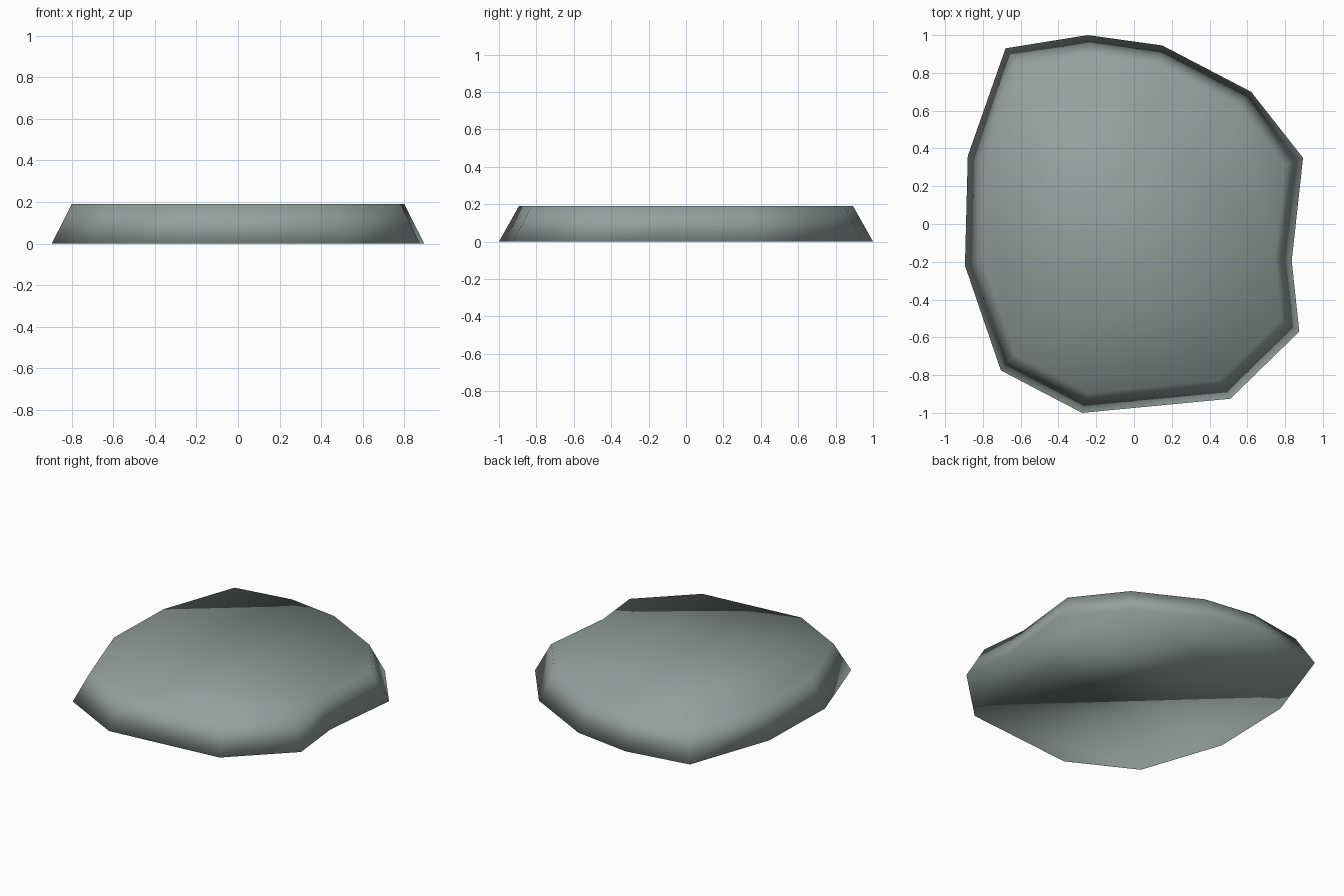
import bpy, bmesh

if "Cube" in bpy.data.objects:
    bpy.data.objects.remove(bpy.data.objects["Cube"])

HEIGHT = 0.19
TOP_SCALE = 0.893   # upper outline is a shrunken copy of the base outline

# Base outline, counter-clockwise seen from above
outline = [(-0.68, 0.93), (-0.88, 0.36), (-0.895, -0.22), (-0.705, -0.775),
           (-0.275, -1.0), (0.51, -0.925), (0.875, -0.57), (0.835, -0.195),
           (0.895, 0.35), (0.62, 0.70), (0.15, 0.945), (-0.245, 1.0)]

# Stone colour
stone = bpy.data.materials.new("grey green stone")
stone.diffuse_color = (0.30, 0.35, 0.335, 1.0)
stone.use_nodes = True
stone.node_tree.nodes["Principled BSDF"].inputs["Base Color"].default_value = stone.diffuse_color

# Flat stone slab: irregular base extruded up to a narrower top
bm = bmesh.new()
base = bm.faces.new([bm.verts.new((x, y, 0)) for x, y in outline])
top = bmesh.ops.extrude_face_region(bm, geom=[base], use_keep_orig=True)
for v in [g for g in top["geom"] if isinstance(g, bmesh.types.BMVert)]:
    v.co = (v.co.x * TOP_SCALE, v.co.y * TOP_SCALE, HEIGHT)
bmesh.ops.recalc_face_normals(bm, faces=bm.faces)

# The whole slab is smooth shaded, including its rims
for f in bm.faces:
    f.smooth = True

mesh = bpy.data.meshes.new("stone_slab")
bm.to_mesh(mesh)
bm.free()
mesh.materials.append(stone)
slab = bpy.data.objects.new("stone_slab", mesh)
bpy.context.collection.objects.link(slab)
